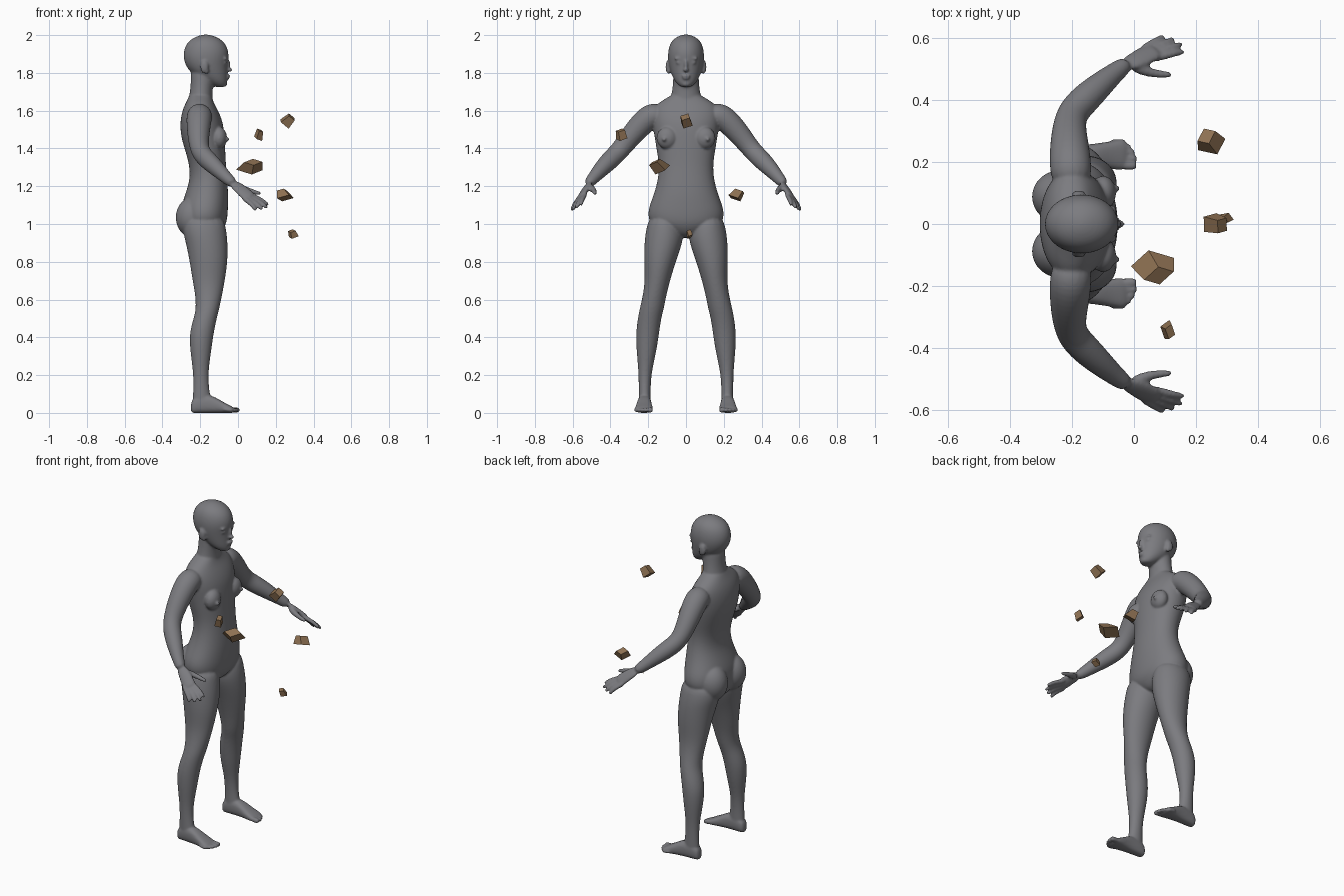
import bpy, bmesh, math
from mathutils import Vector, Matrix, Euler

cube = bpy.data.objects.get("Cube")
if cube:
    bpy.data.objects.remove(cube, do_unlink=True)


def material(name, colour):
    mat = bpy.data.materials.new(name)
    mat.use_nodes = True
    mat.diffuse_color = (*colour, 1)
    shader = next(n for n in mat.node_tree.nodes if n.type == 'BSDF_PRINCIPLED')
    shader.inputs["Base Color"].default_value = (*colour, 1)
    return mat


skin = material("grey_skin", (.2, .2, .215))
stone = material("brown_stone", (.27, .165, .085))


def finish(bm, name, mat):
    bmesh.ops.recalc_face_normals(bm, faces=bm.faces[:])
    mesh = bpy.data.meshes.new(name)
    bm.to_mesh(mesh)
    bm.free()
    obj = bpy.data.objects.new(name, mesh)
    bpy.context.collection.objects.link(obj)
    mesh.materials.append(mat)
    return obj


def loft(bm, rings, boxy=1.0, sides=16):
    """Skin closed rings, each given as centre, half axis, half axis."""
    def soft(value):
        return math.copysign(abs(value) ** boxy, value) * 1.025
    loops = []
    for centre, u, v in rings:
        angles = [math.tau * i / sides for i in range(sides)]
        loops.append([bm.verts.new(centre + u * soft(math.cos(a)) + v * soft(math.sin(a)))
                      for a in angles])
    for low, high in zip(loops, loops[1:]):
        for i in range(sides):
            j = (i + 1) % sides
            bm.faces.new((low[i], low[j], high[j], high[i]))
    bm.faces.new(loops[0])
    bm.faces.new(loops[-1])


def stack(bm, levels, boxy=1.0):
    """Loft of level rings: height, back, front, inner side, outer side."""
    loft(bm, [(Vector(((back + front) / 2, (inner + outer) / 2, z)),
               Vector(((front - back) / 2, 0, 0)),
               Vector((0, (outer - inner) / 2, 0)))
              for z, back, front, inner, outer in levels], boxy)


def centred(levels):
    return [(z, back, front, -half, half) for z, back, front, half in levels]


def tube(bm, points, wide=(0, 0, 1), squash=1.0):
    """Loft along a path of x, y, z, radius."""
    path = [Vector(p[:3]) for p in points]
    rings = []
    for i, p in enumerate(path):
        along = (path[min(i + 1, len(path) - 1)] - path[max(i - 1, 0)]).normalized()
        u = Vector(wide)
        u = (u - along * u.dot(along)).normalized()
        radius = points[i][3]
        rings.append((p, u * radius, along.cross(u) * radius * squash))
    loft(bm, rings)


def blob(bm, centre, size):
    place = Matrix.Translation(centre) @ Matrix.Diagonal((*size, 1))
    bmesh.ops.create_uvsphere(bm, u_segments=16, v_segments=10, radius=1.03, matrix=place)


body = bmesh.new()

# Leg
stack(body, [
    (1.05, -.28, -.08, .05, .19), (.97, -.295, -.062, .012, .212),
    (.9, -.275, -.055, .018, .22), (.8, -.255, -.055, .055, .222),
    (.7, -.24, -.07, .085, .217), (.62, -.225, -.085, .105, .228),
    (.55, -.222, -.1, .118, .245), (.5, -.235, -.113, .132, .255),
    (.42, -.258, -.13, .143, .265), (.32, -.252, -.143, .158, .261),
    (.22, -.237, -.158, .182, .251), (.13, -.236, -.155, .188, .25),
    (.06, -.24, -.14, .187, .25), (.02, -.24, -.14, .187, .25)])

# Foot: position, centre, half width, top height
foot = [(-.25, .218, .02, .055), (-.235, .218, .03, .08), (-.19, .219, .034, .1),
        (-.13, .221, .037, .09), (-.08, .222, .044, .058),
        (-.04, .223, .049, .038), (-.018, .222, .044, .026)]
loft(body, [(Vector((x, y, top / 2)), Vector((0, half, 0)), Vector((0, 0, top / 2)))
            for x, y, half, top in foot], .75)
for y, tip, r in [(.189, .008, .014), (.212, .01, .011), (.232, .002, .0105),
                  (.249, -.01, .01), (.264, -.026, .01)]:
    tube(body, [(tip - .055, y, .018, r), (tip - .02, y, .016, r),
                (tip - .005, y, .014, r), (tip, y, .013, r * .6)])

# Arm
tube(body, [
    (-.2, .12, 1.58, .06), (-.205, .185, 1.577, .068), (-.208, .24, 1.525, .064),
    (-.21, .3, 1.455, .056), (-.203, .354, 1.385, .05), (-.168, .395, 1.345, .051),
    (-.11, .448, 1.292, .043), (-.055, .495, 1.238, .031), (-.02, .52, 1.21, .027)])

# Hand
across = (-.05, .03, -.025)
tube(body, [(-.035, .51, 1.22, .026), (.01, .53, 1.188, .035), (.048, .55, 1.152, .039),
            (.072, .562, 1.135, .033)], across, .42)
knuckle_first, knuckle_last = Vector((.078, .538, 1.148)), Vector((.042, .574, 1.126))
tips = [(.16, .557, 1.1), (.155, .582, 1.085), (.128, .597, 1.076), (.095, .605, 1.072)]
for i, tip in enumerate(tips):
    root = knuckle_first.lerp(knuckle_last, i / 3)
    tip = Vector(tip)
    bend = root.lerp(tip, .5) + Vector((.004, .002, .006))
    start = root.lerp(tip, -.3)
    tube(body, [(*start, .0115), (*root, .0125), (*bend, .0115),
                (*bend.lerp(tip, .85), .01), (*tip, .007)])
tube(body, [(-.01, .515, 1.2, .016), (.025, .498, 1.188, .018), (.062, .486, 1.176, .0135),
            (.105, .482, 1.164, .0115), (.123, .482, 1.16, .007)])

# Chest, seat, ear, brow and eye on one side
blob(body, (-.1, .1, 1.455), (.042, .056, .058))
blob(body, (-.058, .115, 1.448), (.012, .011, .011))
blob(body, (-.24, .088, 1.035), (.09, .086, .105))
blob(body, (-.178, .096, 1.832), (.022, .012, .034))
blob(body, (-.168, .093, 1.812), (.014, .01, .018))
blob(body, (-.068, .036, 1.876), (.012, .028, .008))
blob(body, (-.074, .036, 1.855), (.016, .018, .012))

# Mirror every paired part
copy = bmesh.ops.duplicate(body, geom=body.verts[:] + body.edges[:] + body.faces[:])["geom"]
twins = [v for v in copy if isinstance(v, bmesh.types.BMVert)]
bmesh.ops.scale(body, vec=(1, -1, 1), verts=twins)

# Torso
stack(body, centred([
    (.925, -.26, -.12, .04), (.96, -.285, -.085, .12), (1.0, -.298, -.062, .19),
    (1.05, -.3, -.055, .202), (1.1, -.298, -.053, .192), (1.16, -.278, -.052, .168),
    (1.24, -.252, -.058, .146), (1.32, -.258, -.065, .142), (1.4, -.283, -.068, .156),
    (1.47, -.303, -.072, .167), (1.54, -.306, -.08, .178), (1.6, -.295, -.105, .178),
    (1.64, -.277, -.128, .15), (1.67, -.262, -.138, .095), (1.69, -.255, -.14, .07)]), .93)

# Neck
stack(body, centred([
    (1.6, -.27, -.13, .09), (1.66, -.262, -.135, .082), (1.72, -.25, -.136, .07),
    (1.78, -.25, -.12, .067), (1.83, -.25, -.11, .066)]))

# Head
stack(body, centred([
    (1.724, -.115, -.07, .022), (1.735, -.145, -.06, .04), (1.76, -.19, -.056, .062),
    (1.8, -.252, -.056, .08), (1.85, -.283, -.055, .093), (1.9, -.291, -.047, .097),
    (1.95, -.277, -.062, .087), (1.982, -.245, -.095, .064),
    (1.998, -.205, -.135, .032), (2.003, -.18, -.16, .01)]))

# Nose, lips and chin
blob(body, (-.054, 0, 1.842), (.014, .01, .03))
blob(body, (-.046, 0, 1.816), (.017, .013, .011))
blob(body, (-.053, 0, 1.784), (.011, .023, .007))
blob(body, (-.055, 0, 1.772), (.011, .02, .007))
blob(body, (-.073, 0, 1.742), (.017, .022, .015))

# Fuse the parts into one smooth skin
figure = finish(body, "human_figure", skin)
rounding = figure.modifiers.new("rounding", 'SUBSURF')
rounding.levels = rounding.render_levels = 2
fuse = figure.modifiers.new("fuse", 'REMESH')
fuse.mode = 'VOXEL'
fuse.voxel_size = .0062
fuse.use_smooth_shade = True
relax = figure.modifiers.new("relax", 'SMOOTH')
relax.factor = .5
relax.iterations = 4


def chunk(name, low, high, turn, taper):
    """Tapered, tilted block fitted between two corners."""
    bm = bmesh.new()
    bmesh.ops.create_cube(bm, size=1)
    for v in bm.verts:
        if v.co.z > 0:
            v.co.x *= taper
            v.co.y *= (1 + taper) / 2
        v.co.rotate(Euler(turn))
    for axis in range(3):
        values = [v.co[axis] for v in bm.verts]
        least, span = min(values), max(values) - min(values)
        for v in bm.verts:
            part = (v.co[axis] - least) / span
            v.co[axis] = low[axis] + part * (high[axis] - low[axis])
    finish(bm, name, stone)


# Floating stones
chunk("upper_stone", (.225, -.03, 1.505), (.3, .035, 1.585), (.4, .7, .3), .7)
chunk("side_stone", (.085, -.372, 1.44), (.133, -.31, 1.505), (.3, .2, .5), .7)
chunk("large_stone", (-.01, -.195, 1.262), (.13, -.085, 1.345), (.5, .5, -.4), .6)
chunk("low_stone", (.205, .225, 1.12), (.295, .308, 1.187), (-.4, -.4, -.25), .6)
chunk("bottom_stone", (.265, 0, .922), (.322, .036, .972), (.3, -.4, .3), .7)
